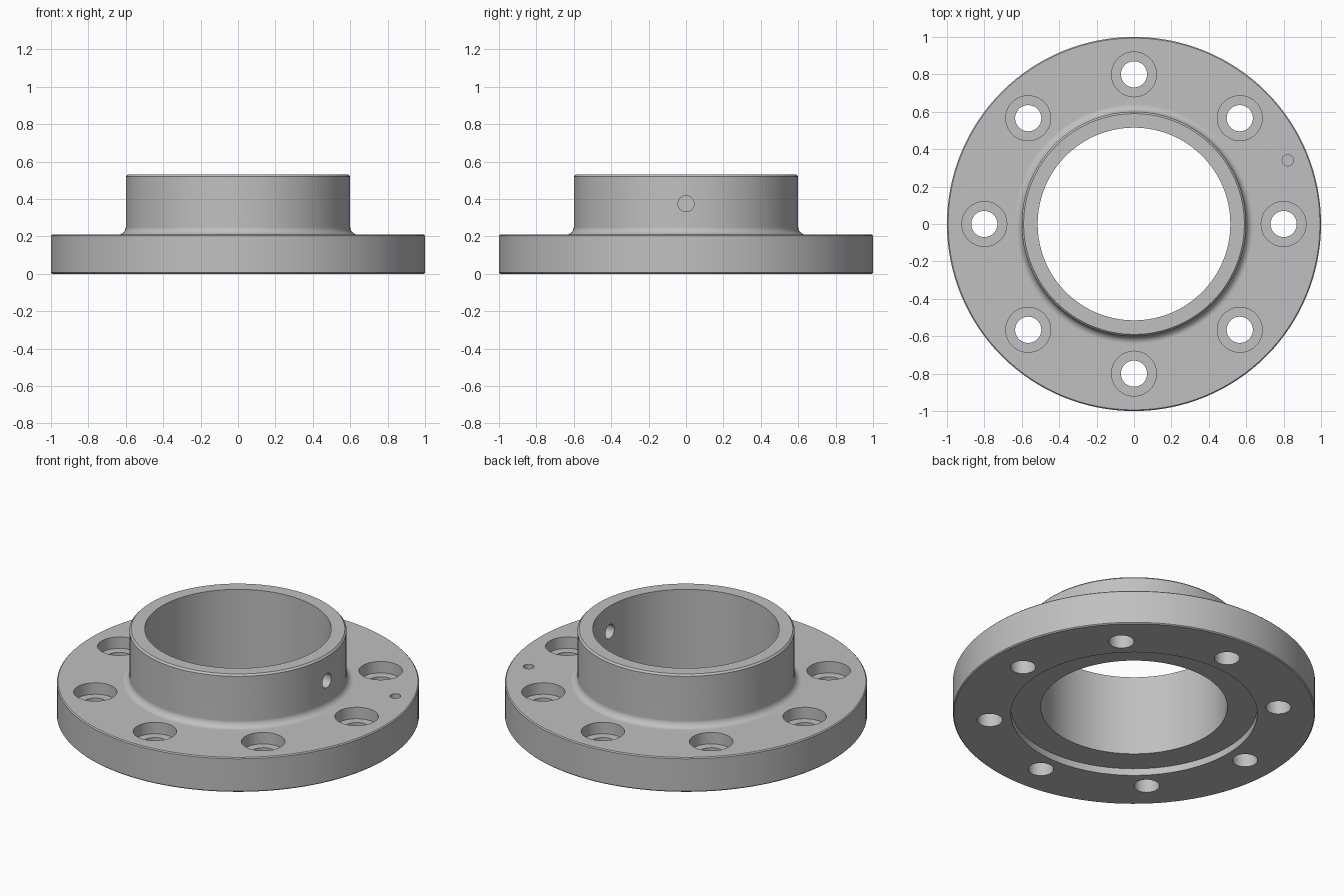
import bpy, bmesh
from math import sin, cos, pi, radians
from mathutils import Matrix, Vector

cube = bpy.data.objects.get("Cube")
if cube:
    bpy.data.objects.remove(cube, do_unlink=True)

SEGMENTS = 128
FLANGE_TOP, HUB_TOP = 0.21, 0.53
HUB_R, BORE_R, FILLET = 0.6, 0.515, 0.04

# Plain machined metal
steel = bpy.data.materials.new("machined_grey")
steel.use_nodes = True
grey = (0.53, 0.53, 0.53, 1)
steel.diffuse_color = grey
steel.node_tree.nodes["Principled BSDF"].inputs["Base Color"].default_value = grey


def lathe(name, profile):
    """Revolve a closed (radius, height) profile around z."""
    bm = bmesh.new()
    verts = [bm.verts.new((r, 0, z)) for r, z in profile]
    edges = [bm.edges.new((a, b)) for a, b in zip(verts, verts[1:] + verts[:1])]
    bmesh.ops.spin(bm, geom=verts + edges, axis=(0, 0, 1), cent=(0, 0, 0),
                   angle=2 * pi, steps=SEGMENTS, use_merge=True)
    bmesh.ops.remove_doubles(bm, verts=bm.verts, dist=1e-5)
    bmesh.ops.recalc_face_normals(bm, faces=bm.faces)
    mesh = bpy.data.meshes.new(name)
    bm.to_mesh(mesh)
    bm.free()
    obj = bpy.data.objects.new(name, mesh)
    bpy.context.collection.objects.link(obj)
    return obj


# Flange and hub: recessed underside, chamfered rims, filleted hub root
edge = 0.006
fillet = [(HUB_R + FILLET * (1 - sin(a)), FLANGE_TOP + FILLET * (1 - cos(a)))
          for a in (radians(15 * i) for i in range(7))]
profile = [(BORE_R, 0.042), (0.68, 0.042), (0.68, 0),
           (1 - edge, 0), (1, edge), (1, FLANGE_TOP - edge), (1 - edge, FLANGE_TOP)]
profile += fillet
profile += [(HUB_R, HUB_TOP - 0.01), (HUB_R - 0.01, HUB_TOP), (BORE_R, HUB_TOP)]
flange = lathe("flanged_hub", profile)
flange.data.materials.append(steel)

# All drilled holes are gathered in two cutters
drills, bores = bmesh.new(), bmesh.new()


def drill(bm, radius, start, end, segments=48):
    start, end = Vector(start), Vector(end)
    axis = end - start
    turn = axis.to_track_quat("Z", "Y").to_matrix().to_4x4()
    bmesh.ops.create_cone(bm, cap_ends=True, segments=segments, radius1=radius,
                          radius2=radius, depth=axis.length,
                          matrix=Matrix.Translation((start + end) / 2) @ turn)


# Eight bolt holes with counterbores
for i in range(8):
    x, y = 0.8 * cos(i * pi / 4), 0.8 * sin(i * pi / 4)
    drill(drills, 0.07, (x, y, -0.1), (x, y, 0.3))
    drill(bores, 0.12, (x, y, FLANGE_TOP - 0.07), (x, y, 0.3))

# Blind locating hole and set-screw hole through the hub wall
px, py = 0.89 * cos(pi / 8), 0.89 * sin(pi / 8)
drill(drills, 0.03, (px, py, 0.11), (px, py, 0.3), 32)
drill(drills, 0.043, (0.4, 0, 0.375), (0.8, 0, 0.375))

bpy.context.view_layer.objects.active = flange
flange.select_set(True)
for name, bm in (("drill_cutter", drills), ("counterbore_cutter", bores)):
    mesh = bpy.data.meshes.new(name)
    bm.to_mesh(mesh)
    bm.free()
    cutter = bpy.data.objects.new(name, mesh)
    cutter.hide_render = True
    bpy.context.collection.objects.link(cutter)
    cut = flange.modifiers.new(name, "BOOLEAN")
    cut.operation, cut.solver, cut.object = "DIFFERENCE", "EXACT", cutter
    bpy.ops.object.modifier_apply(modifier=cut.name)
    bpy.data.objects.remove(cutter, do_unlink=True)

# Smooth walls, crisp edges, flat faces kept flat
bpy.ops.object.shade_smooth_by_angle(angle=radians(30))
weighted = flange.modifiers.new("flat_face_normals", "WEIGHTED_NORMAL")
weighted.keep_sharp = True
